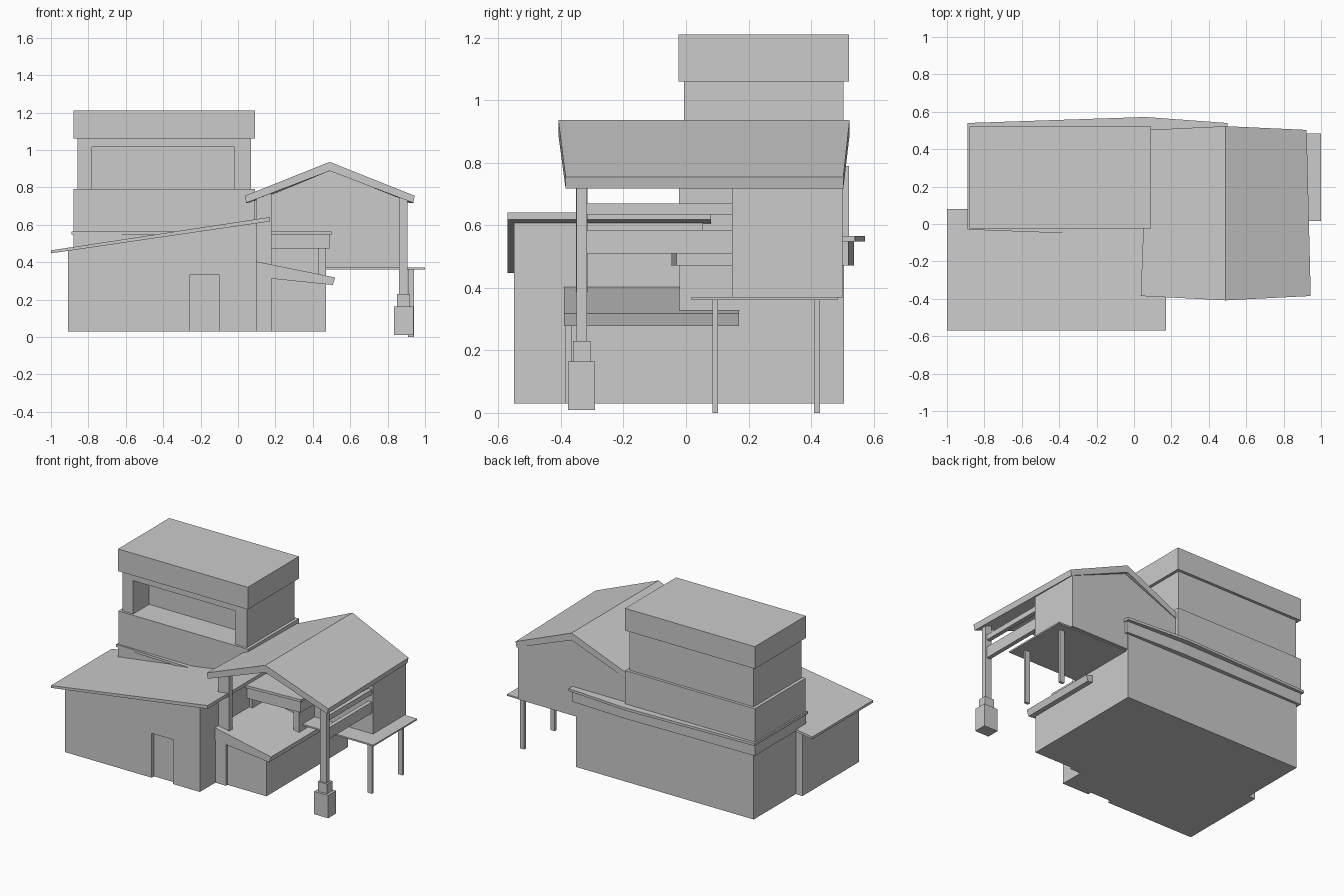
import bpy, bmesh

if "Cube" in bpy.data.objects:
    bpy.data.objects.remove(bpy.data.objects["Cube"])


def loft(name, a, b):
    """Solid between two matching rings of points."""
    bm = bmesh.new()
    va = [bm.verts.new(p) for p in a]
    vb = [bm.verts.new(p) for p in b]
    n = len(va)
    bm.faces.new(va)
    bm.faces.new(vb[::-1])
    for i in range(n):
        j = (i + 1) % n
        bm.faces.new((va[i], vb[i], vb[j], va[j]))
    bmesh.ops.recalc_face_normals(bm, faces=bm.faces[:])
    me = bpy.data.meshes.new(name)
    bm.to_mesh(me)
    bm.free()
    ob = bpy.data.objects.new(name, me)
    bpy.context.collection.objects.link(ob)
    return ob


def box(name, x, y, z):
    r = [(x[0], y[0]), (x[1], y[0]), (x[1], y[1]), (x[0], y[1])]
    return loft(name, [(*p, z[0]) for p in r], [(*p, z[1]) for p in r])


def front_prism(name, pts, y0, y1):
    """Front (x, z) profile extruded along y."""
    return loft(name, [(x, y0, z) for x, z in pts], [(x, y1, z) for x, z in pts])


def plan_prism(name, pts, z0, z1):
    """Plan (x, y) outline extruded upwards."""
    return loft(name, [(*p, z0) for p in pts], [(*p, z1) for p in pts])


def cut(ob, x, y, z):
    cutter = box("cutter", x, y, z)
    cutter.hide_render = True
    m = ob.modifiers.new("opening", "BOOLEAN")
    m.operation, m.solver, m.object = "DIFFERENCE", "EXACT", cutter
    bpy.context.view_layer.objects.active = ob
    bpy.ops.object.modifier_apply(modifier=m.name)
    bpy.data.objects.remove(cutter)


# main volume with recessed porch at its front right
main = box("main_block", (-0.86, 0.47), (-0.02, 0.505), (0.03, 0.48))
cut(main, (0.12, 0.43), (-0.1, 0.14), (0.31, 0.474))

# fascia band and thin slab with slightly bowed long edges
plan_prism("fascia_band", [(-0.88, -0.025), (0.06, -0.05), (0.49, -0.03),
                           (0.49, 0.52), (0.06, 0.537), (-0.88, 0.522)], 0.472, 0.55)
plan_prism("floor_slab", [(-0.89, -0.03), (0.06, -0.065), (0.5, -0.04),
                          (0.5, 0.54), (0.06, 0.572), (-0.89, 0.54)], 0.548, 0.565)

# tower: parapet, upper storey with window recess, roof cap
box("tower_parapet", (-0.88, 0.09), (-0.022, 0.522), (0.56, 0.79))
upper = box("tower_upper_storey", (-0.858, 0.07), (-0.006, 0.503), (0.78, 1.07))
cut(upper, (-0.78, -0.02), (-0.1, 0.165), (0.7, 1.015))
box("tower_roof_cap", (-0.88, 0.09), (-0.024, 0.522), (1.06, 1.21))

# front wing with doorway and its sloping roof
wing = front_prism("front_wing", [(-0.91, 0.03), (0.1, 0.03), (0.1, 0.615), (-0.91, 0.465)],
                   -0.55, 0.055)
cut(wing, (-0.26, -0.1), (-0.6, -0.525), (0.0, 0.33))
front_prism("front_wing_roof", [(-1.0, 0.447), (0.172, 0.618), (0.172, 0.641), (-1.0, 0.463)],
            -0.57, 0.08)

# side lean-to and its wedge roof
front_prism("lean_to", [(0.1, 0.03), (0.47, 0.03), (0.47, 0.3), (0.1, 0.34)], -0.368, 0.0)
front_prism("lean_to_roof", [(0.1, 0.32), (0.507, 0.278), (0.52, 0.318), (0.1, 0.403)],
            -0.39, 0.17)

# gabled room raised on a deck
front_prism("gable_room", [(0.085, 0.368), (0.907, 0.368), (0.907, 0.75),
                           (0.49, 0.905), (0.085, 0.755)], 0.147, 0.5)
box("deck", (0.44, 1.0), (0.017, 0.485), (0.361, 0.371))
for i, y in enumerate((0.085, 0.41)):
    box(f"deck_leg_{i + 1}", (0.91, 0.942), (y, y + 0.018), (0.0, 0.365))


# gable roof: eaves pull in towards the back, ridge overhangs both ends
def roof_ring(left, right, y_eave, y_ridge):
    return [(left, y_eave, 0.755), (0.49, y_ridge, 0.936), (right, y_eave, 0.755),
            (right - 0.008, y_eave, 0.717), (0.49, y_ridge, 0.888), (left + 0.008, y_eave, 0.717)]


loft("gable_roof", roof_ring(0.036, 0.945, -0.385, -0.408),
     roof_ring(0.07, 0.923, 0.503, 0.523))

# porch posts and stepped footing
box("porch_post_left", (0.098, 0.18), (-0.352, -0.315), (0.3, 0.768))
box("porch_pillar_left", (0.1, 0.18), (-0.385, -0.315), (0.03, 0.36))
box("porch_post_right", (0.86, 0.907), (-0.35, -0.316), (0.2, 0.755))
box("post_plinth", (0.85, 0.92), (-0.361, -0.306), (0.16, 0.23))
box("post_footing", (0.834, 0.938), (-0.377, -0.291), (0.01, 0.164))

# side rails between the post and the room
for i, z in enumerate(((0.51, 0.585), (0.635, 0.67))):
    box(f"side_rail_{i + 1}", (0.87, 0.898), (-0.32, 0.15), z)
